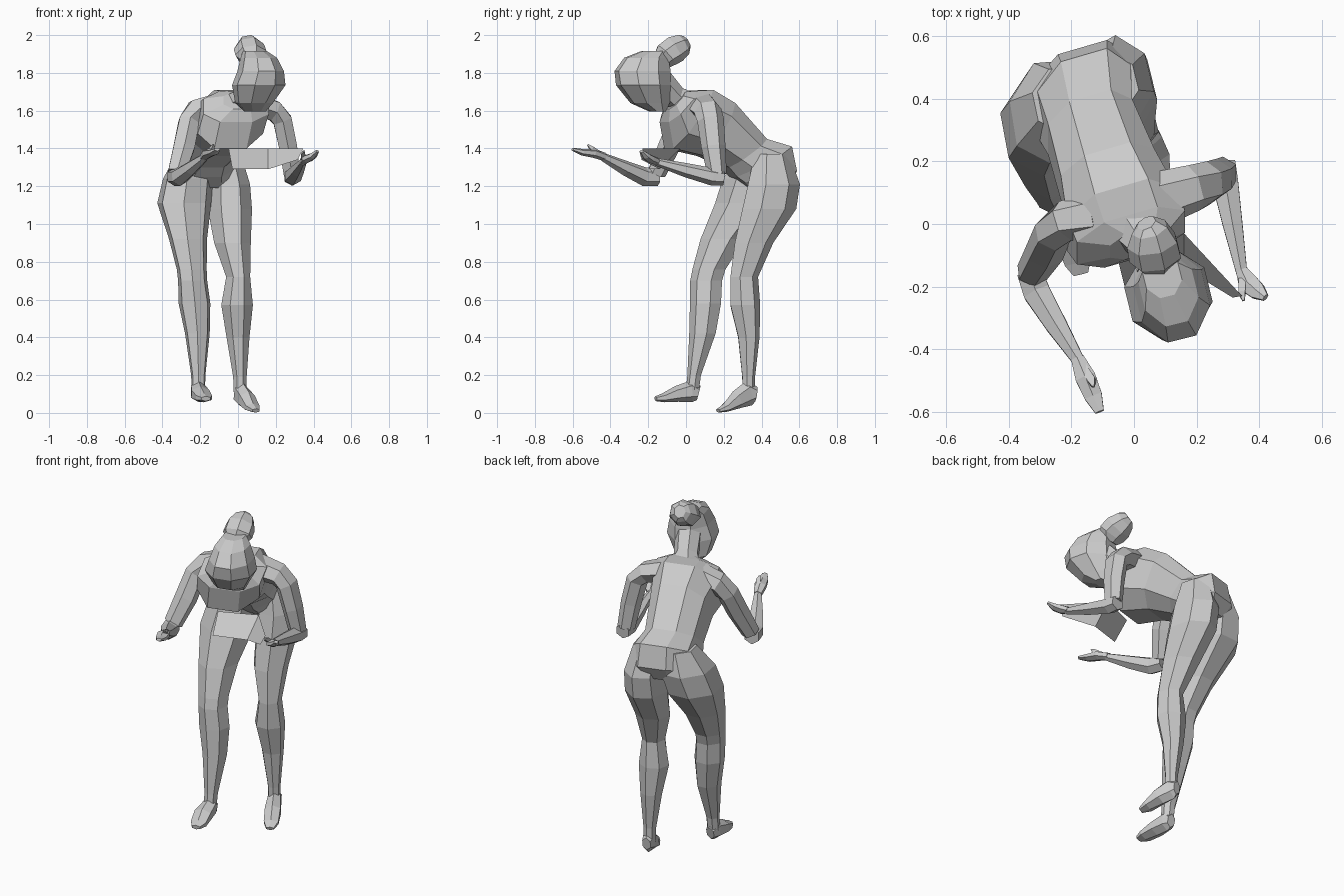
import bpy, bmesh
from math import cos, sin, pi, copysign
from mathutils import Vector as V


def make(name, bm):
    bmesh.ops.recalc_face_normals(bm, faces=bm.faces)
    me = bpy.data.meshes.new(name)
    bm.to_mesh(me)
    bm.free()
    ob = bpy.data.objects.new(name, me)
    bpy.context.collection.objects.link(ob)
    return ob


def loft(name, rings, n=6, power=1.0):
    """Skin elliptical rings (centre, u axis, v axis); power < 1 squares them."""
    bm = bmesh.new()
    k = 1 / cos(pi / n) ** (0.7 if power == 1 else power)
    shape = lambda t: copysign(abs(t) ** power, t) * k
    loops = []
    for c, u, v in rings:
        loops.append([bm.verts.new(c + u * shape(cos(a)) + v * shape(sin(a)))
                      for a in (2 * pi * (i + 0.5) / n for i in range(n))])
    for p, q in zip(loops, loops[1:]):
        for i in range(n):
            j = (i + 1) % n
            bm.faces.new((p[i], p[j], q[j], q[i]))
    bm.faces.new(loops[0])
    bm.faces.new(loops[-1])
    return make(name, bm)


def stack(name, secs, n=7, side=V((0.97, 0.24, 0))):
    """Level rings: x, y, z, half width, half depth."""
    back = V((-side.y, side.x, 0))
    return loft(name, [(V(s[:3]), side * s[3], back * s[4]) for s in secs], n)


def limb(name, secs, n=6, ref=V((0, 0, 1))):
    """Rings square to a path: x, y, z, radius across ref, radius along ref."""
    pts = [V(s[:3]) for s in secs]
    rings = []
    for i, s in enumerate(secs):
        t = (pts[min(i + 1, len(pts) - 1)] - pts[max(i - 1, 0)]).normalized()
        u = t.cross(ref).normalized()
        rings.append((pts[i], u * s[3], u.cross(t) * s[4]))
    return loft(name, rings, n)


# Torso: x, half width, back (y, z), front (y, z)
side = V((0.96, 0.28, 0))
torso = [(-.165, .12, .52, 1.20, .33, 1.19), (-.165, .165, .565, 1.28, .29, 1.22),
         (-.16, .155, .54, 1.41, .25, 1.25), (-.14, .14, .41, 1.45, .21, 1.30),
         (-.085, .155, .24, 1.64, .08, 1.36), (-.04, .18, .12, 1.71, -.09, 1.40),
         (-.01, .18, .03, 1.705, -.115, 1.54), (.02, .10, -.02, 1.70, -.10, 1.61)]
loft("torso", [(V((x, (by + fy) / 2, (bz + fz) / 2)), side * w,
                V((0, (fy - by) / 2, (fz - bz) / 2)))
               for x, w, by, bz, fy, fz in torso], 8, 0.8)

# Legs
stack("right_leg", [(-.23, .40, 1.37, .09, .10), (-.265, .365, 1.24, .125, .16),
                    (-.285, .325, 1.11, .135, .16), (-.265, .20, .92, .095, .115),
                    (-.245, .125, .76, .075, .085), (-.24, .11, .70, .073, .082),
                    (-.23, .107, .58, .08, .08),
                    (-.215, .09, .42, .062, .068), (-.21, .045, .20, .036, .035),
                    (-.21, .035, .12, .034, .034)], side=V((.98, -.2, 0)))
stack("left_leg", [(-.07, .45, 1.37, .08, .09), (-.05, .46, 1.21, .105, .135),
                   (-.045, .435, 1.08, .11, .14), (-.03, .355, .90, .092, .10),
                   (0, .305, .72, .06, .072), (-.005, .31, .57, .08, .077),
                   (0, .33, .40, .058, .055), (.01, .33, .19, .034, .033),
                   (.01, .33, .11, .032, .032)])

# Feet
limb("right_foot", [(-.21, .068, .105, .025, .035), (-.21, .03, .115, .04, .052),
                    (-.20, -.05, .10, .05, .038), (-.18, -.12, .08, .045, .022),
                    (-.17, -.16, .075, .025, .012)])
limb("left_foot", [(.005, .372, .10, .025, .035), (.012, .335, .105, .036, .06),
                   (.045, .27, .07, .045, .045), (.075, .21, .028, .042, .022),
                   (.095, .17, .012, .022, .01)])

# Arms with hands
limb("right_arm", [(-.12, .03, 1.63, .06, .07), (-.22, .01, 1.60, .06, .06),
                   (-.26, -.03, 1.54, .056, .056),
                   (-.285, -.09, 1.41, .058, .052), (-.325, -.155, 1.27, .048, .045)],
     ref=V((0, 1, 0)))
limb("right_forearm", [(-.335, -.15, 1.25, .042, .045), (-.31, -.22, 1.25, .045, .045),
                       (-.25, -.32, 1.295, .036, .036), (-.175, -.44, 1.355, .02, .02)])
limb("right_hand", [(-.18, -.43, 1.355, .022, .02), (-.155, -.49, 1.375, .034, .022),
                    (-.13, -.55, 1.38, .03, .016), (-.11, -.60, 1.395, .015, .008)])
limb("right_thumb", [(-.16, -.46, 1.37, .014, .014), (-.135, -.50, 1.40, .014, .012),
                     (-.13, -.52, 1.42, .004, .004)], 4)
limb("left_arm", [(.08, .08, 1.63, .06, .08), (.19, .115, 1.60, .055, .068),
                  (.235, .13, 1.55, .052, .064),
                  (.265, .145, 1.41, .05, .058), (.285, .165, 1.26, .044, .046)],
     ref=V((0, 1, 0)))
limb("left_forearm", [(.285, .20, 1.245, .04, .038), (.29, .14, 1.25, .044, .042),
                      (.315, .00, 1.285, .033, .034), (.345, -.16, 1.33, .018, .018)])
limb("left_hand", [(.345, -.15, 1.33, .02, .018), (.365, -.19, 1.345, .034, .02),
                   (.395, -.215, 1.36, .028, .016), (.42, -.235, 1.385, .012, .008)])
limb("left_thumb", [(.345, -.18, 1.345, .013, .013), (.345, -.22, 1.375, .012, .012),
                    (.35, -.245, 1.385, .004, .004)], 4)

# Neck, head and hair bun
limb("neck", [(0, .02, 1.64, .10, .06), (.04, -.06, 1.675, .065, .06),
              (.08, -.14, 1.76, .07, .07)], 7)
stack("head", [(.09, -.15, 1.595, .055, .04), (.085, -.19, 1.64, .095, .10),
               (.11, -.225, 1.735, .135, .14), (.12, -.23, 1.81, .115, .145),
               (.11, -.21, 1.88, .09, .115), (.09, -.165, 1.915, .06, .07)], 8)
limb("hair_bun", [(.075, -.13, 1.86, .05, .05), (.07, -.105, 1.895, .08, .066),
                  (.06, -.06, 1.925, .078, .07), (.05, -.015, 1.95, .056, .056),
                  (.04, .003, 1.962, .03, .035)], 7)

# Open folded sheet held by the left hand
bm = bmesh.new()
a, b, c, d, e, f = [bm.verts.new(p) for p in (
    (-.05, -.12, 1.40), (.16, -.03, 1.40), (.345, -.23, 1.40),
    (.315, -.235, 1.34), (.16, -.14, 1.29), (-.03, -.20, 1.29))]
bm.faces.new((a, b, e, f))
bm.faces.new((b, c, d, e))
make("folded_sheet", bm)
